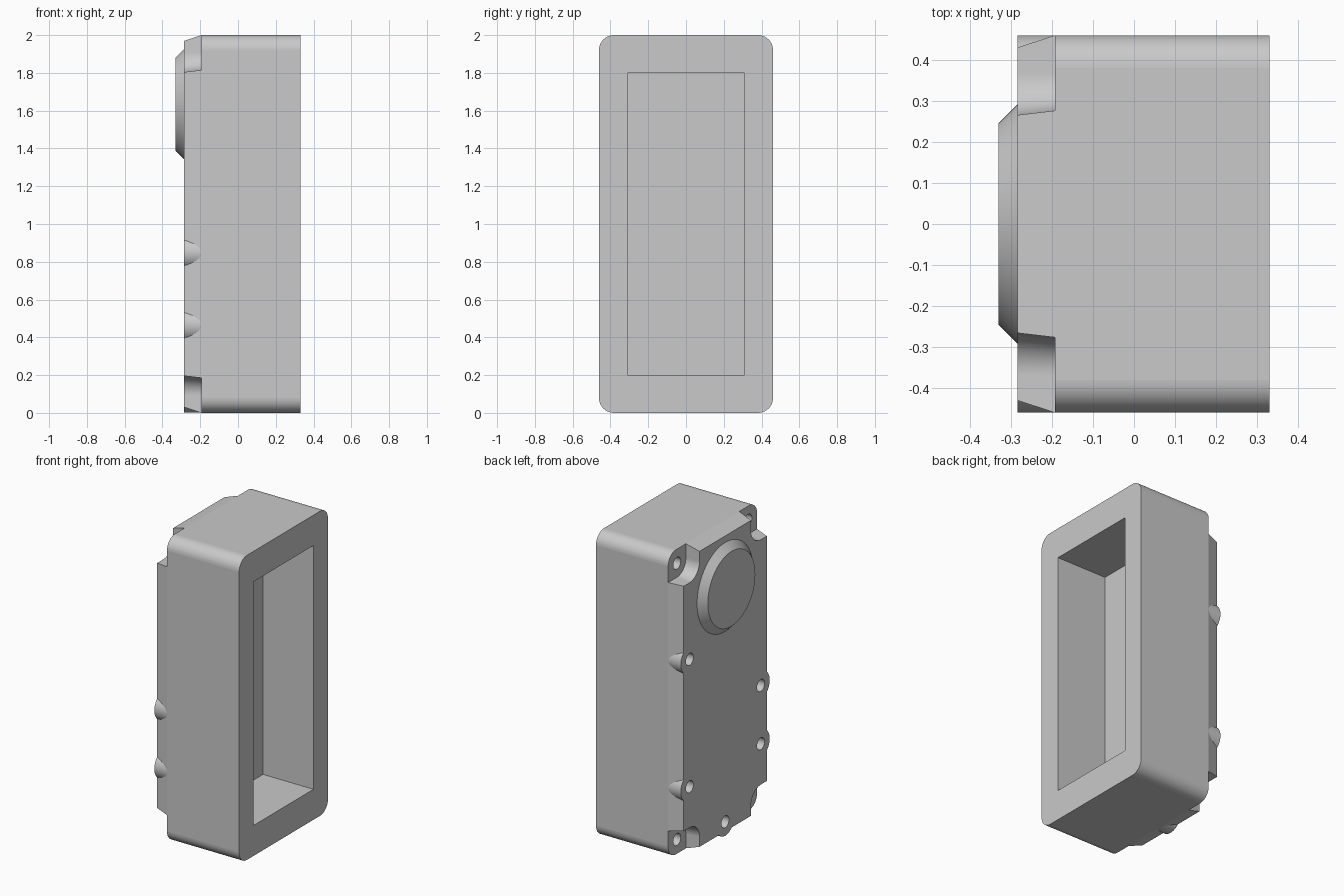
import bpy, bmesh, math

cube = bpy.data.objects.get("Cube")
if cube:
    bpy.data.objects.remove(cube, do_unlink=True)

# Material
grey = bpy.data.materials.new("plain grey")
grey.use_nodes = True
colour = (0.585, 0.585, 0.585, 1)
grey.diffuse_color = colour
grey.node_tree.nodes["Principled BSDF"].inputs["Base Color"].default_value = colour

# Main planes along x and outline sizes
OPEN, STEP, BACK, CAP = 0.331, -0.193, -0.285, -0.331
HALF_Y, HALF_Z, ROUND = 0.461, 1.0, 0.08
SCREW_Y, SCREW_Z, SCREW_R = 0.369, 0.907, 0.039


def circle(y, z, r, n=40):
    return [(y + r * math.cos(2 * math.pi * i / n),
             z + r * math.sin(2 * math.pi * i / n)) for i in range(n)]


def rounded(hy, hz, r, n=10):
    pts = []
    for q, (sy, sz) in enumerate([(1, 1), (-1, 1), (-1, -1), (1, -1)]):
        for i in range(n + 1):
            a = math.pi / 2 * (q + i / n)
            pts.append((sy * (hy - r) + r * math.cos(a),
                        1 + sz * (hz - r) + r * math.sin(a)))
    return pts


def corner_outline(sy, sz, r, n=12):
    # Pocket around a corner screw, running out past both edges
    pts = [(r * math.cos(a), r * math.sin(a))
           for a in (math.pi * (1 + i / n / 2) for i in range(n + 1))]
    pts += [(0.2, -r), (0.2, 0.2), (-r, 0.2)]
    return [(sy * (SCREW_Y + u), 1 + sz * (SCREW_Z + v)) for u, v in pts]


def solid(name, lofts):
    # Each loft is a list of (x, outline) rings joined into a closed solid
    bm = bmesh.new()
    for loft in lofts:
        rings = [[bm.verts.new((x, y, z)) for y, z in o] for x, o in loft]
        for a, b in zip(rings, rings[1:]):
            for i in range(len(a)):
                j = (i + 1) % len(a)
                bm.faces.new((a[i], a[j], b[j], b[i]))
        bm.faces.new(rings[0])
        bm.faces.new(rings[-1])
    bmesh.ops.recalc_face_normals(bm, faces=bm.faces)
    mesh = bpy.data.meshes.new(name)
    bm.to_mesh(mesh)
    bm.free()
    mesh.materials.append(grey)
    ob = bpy.data.objects.new(name, mesh)
    bpy.context.collection.objects.link(ob)
    return ob


def combine(target, tool, operation):
    mod = target.modifiers.new(operation, "BOOLEAN")
    mod.operation, mod.object, mod.solver = operation, tool, "EXACT"
    bpy.context.view_layer.objects.active = target
    bpy.ops.object.modifier_apply(modifier=mod.name)
    bpy.data.objects.remove(tool, do_unlink=True)


def rod(y, z, r, x0, x1):
    return [(x0, circle(y, z, r)), (x1, circle(y, z, r))]


# Housing with a tapered back
full = rounded(HALF_Y, HALF_Z, ROUND)
housing = solid("housing", [[(OPEN, full), (STEP, full),
                             (BACK, rounded(HALF_Y - 0.03, HALF_Z - 0.03, 0.05))]])

# Screw bosses along the edges
edge_screws = [(-SCREW_Y, 0.847), (-SCREW_Y, 0.464), (SCREW_Y, 1.3),
               (SCREW_Y, 0.464), (0, 1 - SCREW_Z)]
bosses = solid("bosses", [rod(y, z, 0.092, BACK, -0.15) for y, z in edge_screws])
combine(housing, bosses, "UNION")

# Cavity, corner pockets and edge screw holes
corners = [(sy, sz) for sy in (-1, 1) for sz in (-1, 1)]
cavity = [(y, z) for y, z in ((-0.31, 0.2), (0.31, 0.2), (0.31, 1.8), (-0.31, 1.8))]
cuts = [[(-0.035, cavity), (OPEN + 0.1, cavity)]]
cuts += [[(STEP, corner_outline(sy, sz, 0.092)),
          (BACK - 0.01, corner_outline(sy, sz, 0.104))] for sy, sz in corners]
cuts += [rod(y, z, SCREW_R, BACK - 0.02, -0.1) for y, z in edge_screws]
combine(housing, solid("cuts", cuts), "DIFFERENCE")

# Corner screw holes
holes = [rod(sy * SCREW_Y, 1 + sz * SCREW_Z, SCREW_R, BACK - 0.02, -0.05)
         for sy, sz in corners]
combine(housing, solid("corner_holes", holes), "DIFFERENCE")

# Raised round cap with bevelled rim
cap = solid("round_cap", [[(BACK + 0.01, circle(0, 1.635, 0.292, 64)),
                           (BACK, circle(0, 1.635, 0.292, 64)),
                           (CAP, circle(0, 1.635, 0.246, 64))]])

# Smooth rounded surfaces while large faces stay flat
bpy.ops.object.select_all(action="DESELECT")
for ob in (housing, cap):
    ob.select_set(True)
    bpy.context.view_layer.objects.active = ob
bpy.ops.object.shade_smooth_by_angle(angle=math.radians(14))
for face in housing.data.polygons:
    if face.area > 0.12:
        face.use_smooth = False
weighted = housing.modifiers.new("weighted_normals", "WEIGHTED_NORMAL")
weighted.keep_sharp = True
